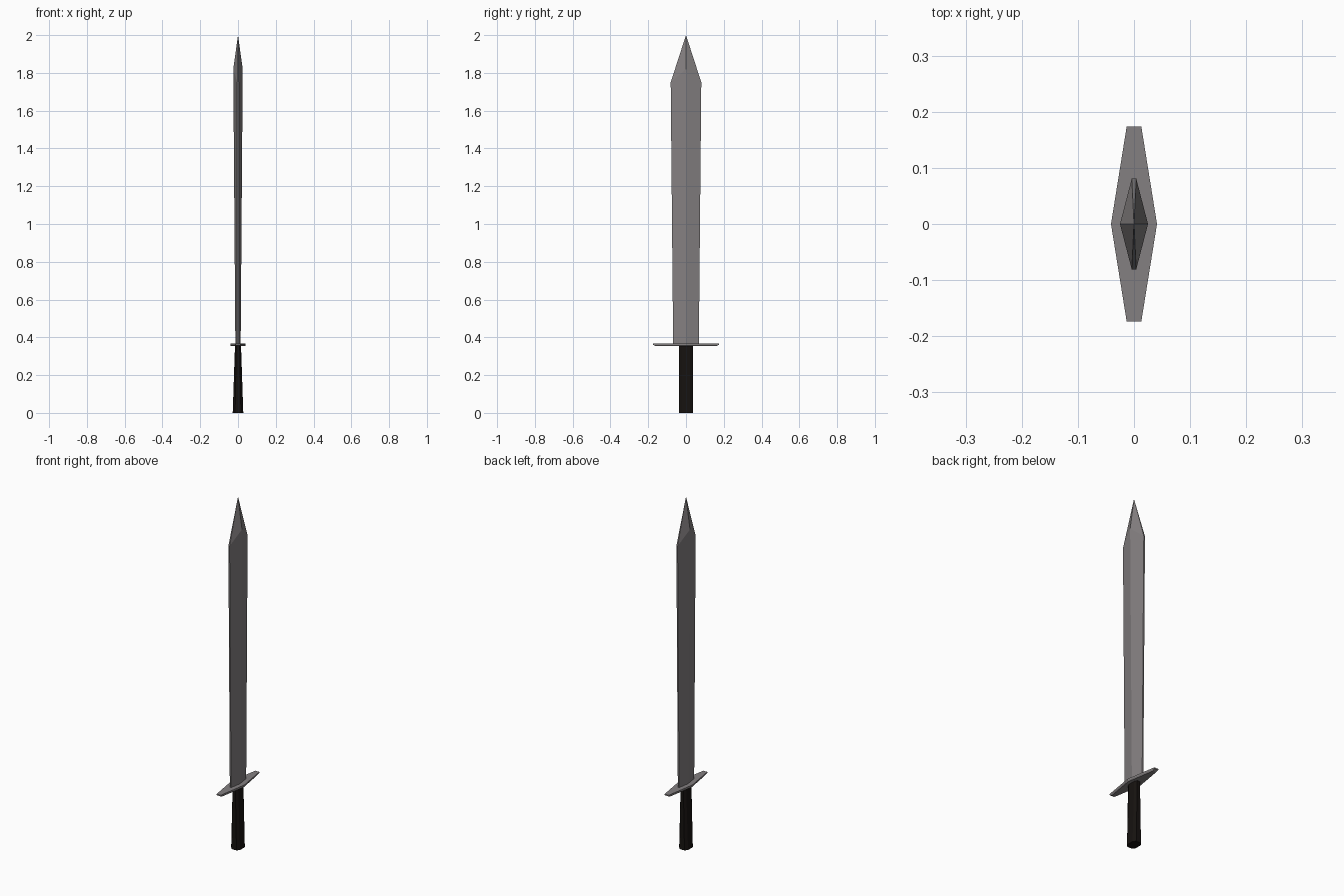
import bpy

if "Cube" in bpy.data.objects:
    bpy.data.objects.remove(bpy.data.objects["Cube"])


def material(name, rgb):
    m = bpy.data.materials.new(name)
    m.diffuse_color = (*rgb, 1)
    m.use_nodes = True
    m.node_tree.nodes["Principled BSDF"].inputs["Base Color"].default_value = m.diffuse_color
    return m


def loft(name, rings, mat, tip=None):
    """Skin matching rings of points; close the top with a cap or a tip point."""
    n = len(rings[0])
    verts = [p for ring in rings for p in ring]
    faces = [tuple(reversed(range(n)))]
    for r in range(len(rings) - 1):
        for i in range(n):
            a, b = r * n + i, r * n + (i + 1) % n
            faces.append((a, b, b + n, a + n))
    top = (len(rings) - 1) * n
    if tip:
        verts.append(tip)
        faces += [(top + i, top + (i + 1) % n, len(verts) - 1) for i in range(n)]
    else:
        faces.append(tuple(range(top, top + n)))
    mesh = bpy.data.meshes.new(name)
    mesh.from_pydata(verts, [], faces)
    mesh.materials.append(mat)
    ob = bpy.data.objects.new(name, mesh)
    bpy.context.collection.objects.link(ob)
    return ob


def diamond(hx, hy, ex, z_ridge, z_edge):
    """Diamond section with blunt ends: ridge half-width hx, end half-width ex."""
    return [(hx, 0, z_ridge), (ex, hy, z_edge), (-ex, hy, z_edge),
            (-hx, 0, z_ridge), (-ex, -hy, z_edge), (ex, -hy, z_edge)]


def grip_ring(hx, hy, z):
    """Rectangle with chamfered corners."""
    cx, cy = hx * 0.55, hy * 0.6
    return [(hx, -cy, z), (hx, cy, z), (cx, hy, z), (-cx, hy, z),
            (-hx, cy, z), (-hx, -cy, z), (-cx, -hy, z), (cx, -hy, z)]


steel = material("steel", (0.23, 0.215, 0.218))
leather = material("dark_leather", (0.008, 0.006, 0.005))

# Blade: widens slightly upward, ridge shoulder sits above the edge shoulder
loft("blade", [diamond(0.014, 0.068, 0.004, 0.36, 0.36),
               diamond(0.025, 0.081, 0.004, 1.82, 1.75)], steel, tip=(0, 0, 2.0))

# Guard: thin plate, slightly narrower underneath
loft("guard", [diamond(0.037, 0.160, 0.010, 0.353, 0.353),
               diamond(0.041, 0.174, 0.013, 0.360, 0.360),
               diamond(0.041, 0.174, 0.013, 0.367, 0.367)], steel)

# Grip: thicker toward the bottom when seen from the front
loft("grip", [grip_ring(0.028, 0.036, 0.0), grip_ring(0.016, 0.036, 0.356)], leather)
